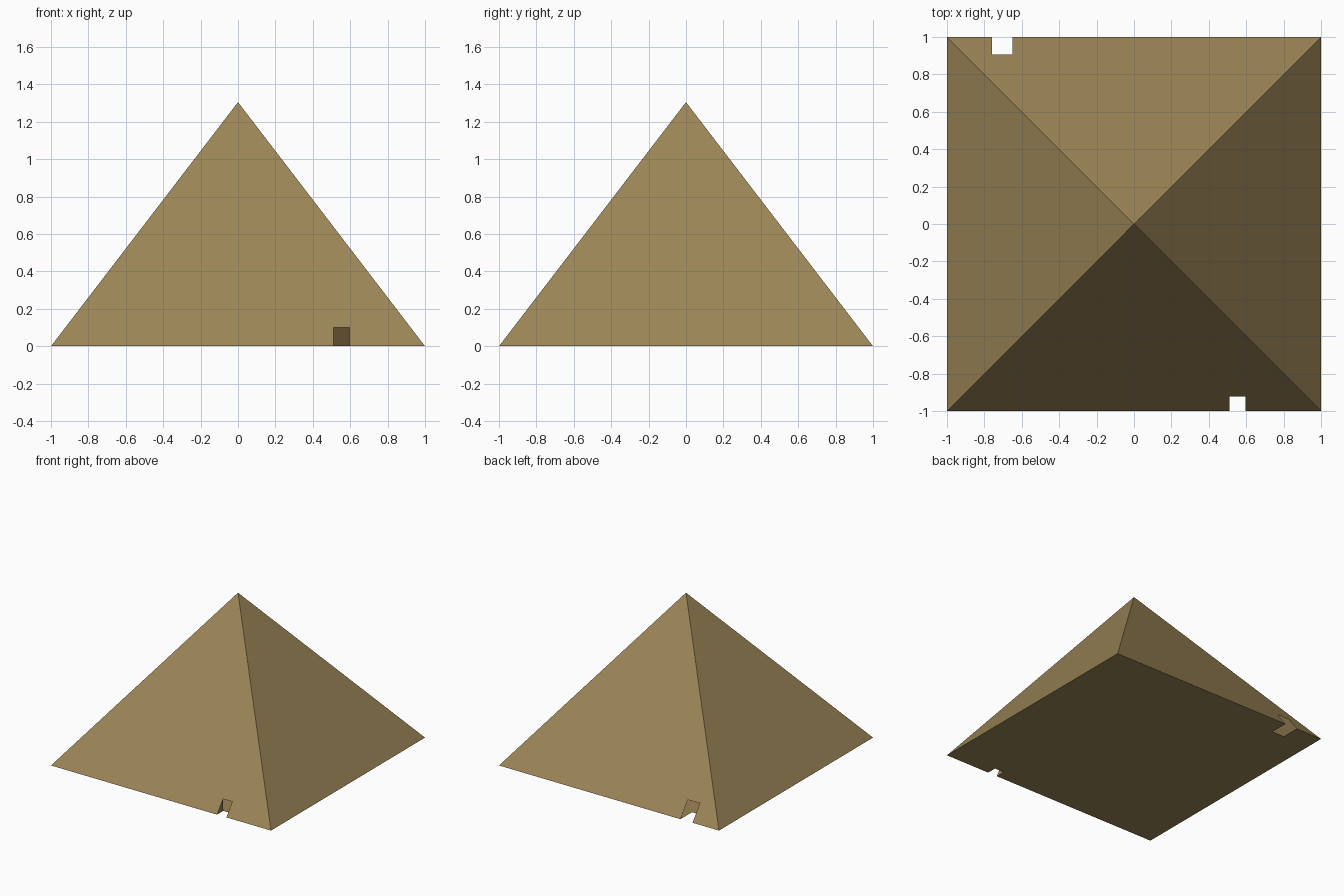
import bpy, bmesh
from mathutils import Vector

if "Cube" in bpy.data.objects:
    bpy.data.objects.remove(bpy.data.objects["Cube"])

H = 1.305  # apex height

sand = bpy.data.materials.new("sandstone")
sand.diffuse_color = (0.33, 0.235, 0.095, 1)
sand.use_nodes = True
sand.node_tree.nodes["Principled BSDF"].inputs["Base Color"].default_value = sand.diffuse_color


def slope_y(z):
    """Distance of the sloping face from the centre at height z."""
    return 1 - z / H


def add_object(name, polys):
    bm = bmesh.new()
    for p in polys:
        bm.faces.new([bm.verts.new(v) for v in p])
    bmesh.ops.remove_doubles(bm, verts=bm.verts, dist=1e-5)
    me = bpy.data.meshes.new(name)
    bm.to_mesh(me)
    bm.free()
    me.materials.append(sand)
    ob = bpy.data.objects.new(name, me)
    bpy.context.collection.objects.link(ob)
    return ob


def notched_face(side, x0, x1, z):
    """Front (side -1) or back (side 1) slope with a doorway at the base."""
    y = slope_y(z)
    pts = [(-1, side, 0), (x0, side, 0), (x0, side * y, z), (x1, side * y, z),
           (x1, side, 0), (1, side, 0), (0, 0, H)]
    return pts if side < 0 else pts[::-1]


# Doorways: x range, height, depth of the cut in the floor
fx0, fx1, fz, fd = 0.51, 0.595, 0.10, 0.08
bx0, bx1, bz, bd = -0.76, -0.65, 0.124, 0.15

# Hollow shell: four slopes
add_object("pyramid_slopes", [
    notched_face(-1, fx0, fx1, fz),
    notched_face(1, bx0, bx1, bz),
    [(1, -1, 0), (1, 1, 0), (0, 0, H)],
    [(-1, 1, 0), (-1, -1, 0), (0, 0, H)],
])

# Floor with the two doorway cuts, facing down
add_object("floor", [[
    (-1, -1, 0), (-1, 1, 0),
    (bx0, 1, 0), (bx0, 1 - bd, 0), (bx1, 1 - bd, 0), (bx1, 1, 0),
    (1, 1, 0), (1, -1, 0),
    (fx1, -1, 0), (fx1, -1 + fd, 0), (fx0, -1 + fd, 0), (fx0, -1, 0),
]])

# Small jamb on the left of the front doorway
add_object("front_doorway_jamb", [
    [(fx0, -1, 0), (fx0, -1 + fd, 0), (fx0, -slope_y(fz), fz)]])
